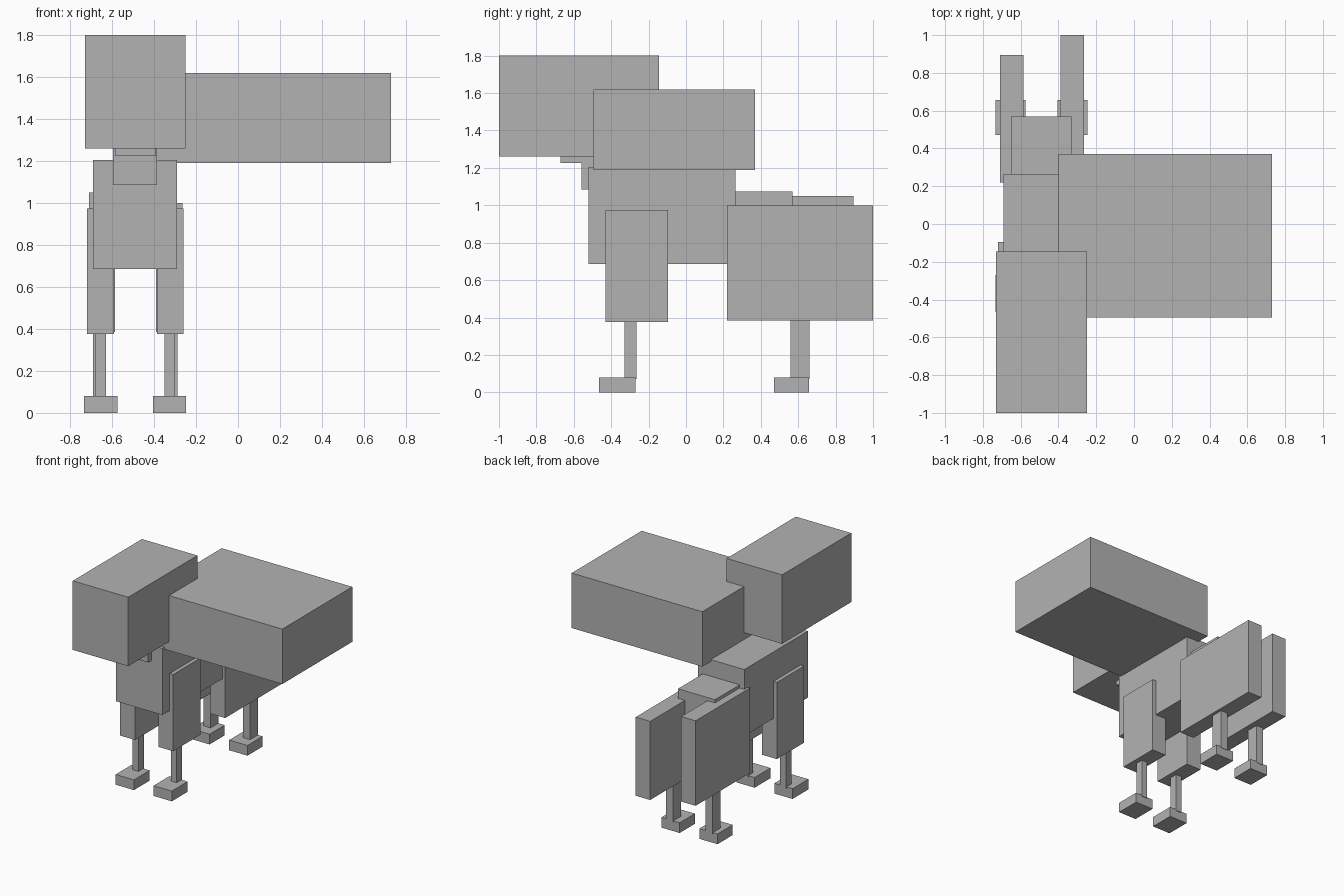
import bpy
from mathutils import Vector

if "Cube" in bpy.data.objects:
    bpy.data.objects.remove(bpy.data.objects["Cube"])

grey = bpy.data.materials.new("plain_grey")
grey.diffuse_color = (0.45, 0.45, 0.45, 1)
grey.use_nodes = True
grey.node_tree.nodes["Principled BSDF"].inputs["Base Color"].default_value = grey.diffuse_color


def box(name, x, y, z):
    """Axis-aligned block from (min, max) ranges."""
    lo, hi = Vector((x[0], y[0], z[0])), Vector((x[1], y[1], z[1]))
    bpy.ops.mesh.primitive_cube_add(size=1, location=(lo + hi) / 2)
    ob = bpy.context.object
    ob.name = name
    ob.scale = hi - lo
    bpy.ops.object.transform_apply(location=False, rotation=False, scale=True)
    ob.data.materials.append(grey)
    return ob


# Head, neck and the large block beside the body
box("head", (-0.73, -0.25), (-1.0, -0.145), (1.26, 1.80))
box("upper_neck", (-0.585, -0.39), (-0.67, -0.35), (1.225, 1.45))
box("lower_neck", (-0.595, -0.385), (-0.56, -0.25), (1.085, 1.35))
box("side_block", (-0.40, 0.73), (-0.495, 0.37), (1.19, 1.62))

# Body
box("torso", (-0.69, -0.29), (-0.52, 0.265), (0.685, 1.205))
box("hip", (-0.65, -0.33), (0.10, 0.57), (0.72, 1.075))

# Thighs
box("front_thigh_left", (-0.72, -0.59), (-0.43, -0.095), (0.375, 0.975))
box("front_thigh_right", (-0.385, -0.26), (-0.43, -0.095), (0.375, 0.975))
box("back_thigh_left", (-0.71, -0.585), (0.22, 0.895), (0.385, 1.05))
box("back_thigh_right", (-0.39, -0.265), (0.22, 1.0), (0.385, 1.0))

# Shins and feet, mirrored about the body's centre line
MID = -0.49
for side, s in (("left", -1), ("right", 1)):
    def span(a, b):
        return sorted((MID + s * a, MID + s * b))
    box("front_shin_" + side, span(0.14, 0.19), (-0.33, -0.265), (0.07, 0.40))
    box("back_shin_" + side, span(0.14, 0.202), (0.56, 0.66), (0.07, 0.41))
    box("front_foot_" + side, span(0.085, 0.243), (-0.465, -0.27), (0.0, 0.08))
    box("back_foot_" + side, span(0.085, 0.243), (0.47, 0.657), (0.0, 0.08))
